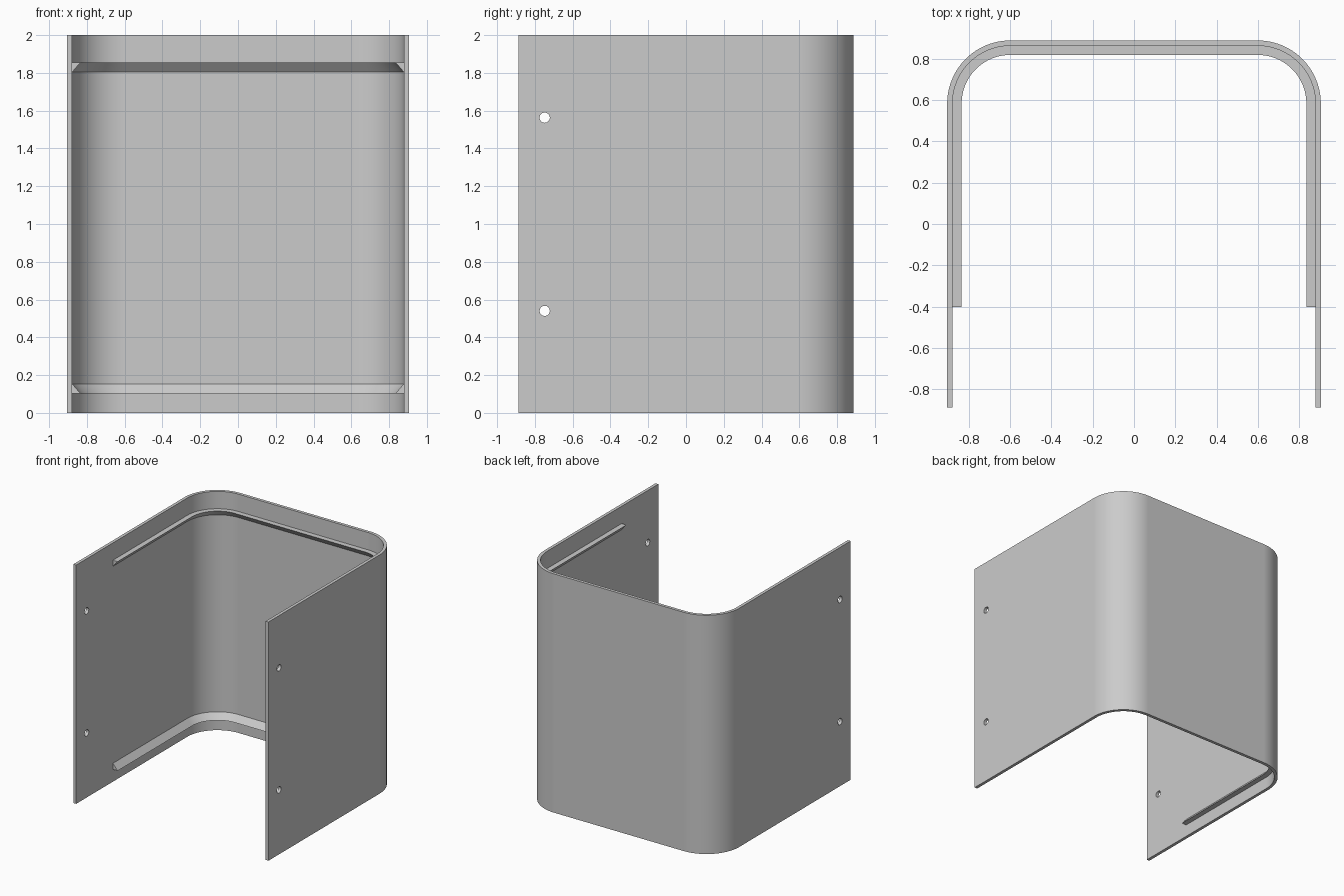
import bpy
import bmesh
from math import pi, cos, sin, radians

if "Cube" in bpy.data.objects:
    bpy.data.objects.remove(bpy.data.objects["Cube"])

HALF_X, HALF_Y, HEIGHT = 0.904, 0.888, 2.0
RADIUS, WALL, RIB = 0.305, 0.026, 0.044
RIB_END = -0.402
SEGMENTS = 24

grey = bpy.data.materials.new("plain grey")
grey.use_nodes = True
colour = (0.6, 0.6, 0.6, 1)
grey.diffuse_color = colour
grey.node_tree.nodes["Principled BSDF"].inputs["Base Color"].default_value = colour


def u_path(inset, end_y):
    """U-shaped plan line, offset inwards from the outer wall."""
    r = RADIUS - inset
    cx, cy = HALF_X - RADIUS, HALF_Y - RADIUS
    arc = [(cx + r * cos(a), cy + r * sin(a))
           for a in (pi / 2 * i / SEGMENTS for i in range(SEGMENTS + 1))]
    half = [(HALF_X - inset, end_y)] + arc
    return half + [(-x, y) for x, y in reversed(half)]


def sweep(name, section, end_y):
    """Carry a closed (inset, z) section along the U and cap its ends."""
    bm = bmesh.new()
    rails = [[bm.verts.new((x, y, z)) for x, y in u_path(inset, end_y)]
             for inset, z in section]
    for a, b in zip(rails, rails[1:] + rails[:1]):
        for i in range(len(a) - 1):
            bm.faces.new((a[i], a[i + 1], b[i + 1], b[i]))
    for end in (0, -1):
        bm.faces.new([rail[end] for rail in rails])
    bmesh.ops.recalc_face_normals(bm, faces=bm.faces)
    mesh = bpy.data.meshes.new(name)
    bm.to_mesh(mesh)
    bm.free()
    obj = bpy.data.objects.new(name, mesh)
    bpy.context.collection.objects.link(obj)
    mesh.materials.append(grey)
    return obj


def activate(obj):
    bpy.ops.object.select_all(action="DESELECT")
    obj.select_set(True)
    bpy.context.view_layer.objects.active = obj


# Bent sheet shell
shell = sweep("bent_shell", [(0, 0), (0, HEIGHT), (WALL, HEIGHT), (WALL, 0)], -HALF_Y)

# Screw holes through both side walls
for z in (0.54, 1.563):
    bpy.ops.mesh.primitive_cylinder_add(vertices=32, radius=0.027, depth=3,
                                        location=(0, -0.748, z), rotation=(0, pi / 2, 0))
    cutter = bpy.context.object
    cutter.hide_render = True
    cutter.data.materials.append(grey)
    cut = shell.modifiers.new("hole", "BOOLEAN")
    cut.operation = "DIFFERENCE"
    cut.solver = "EXACT"
    cut.object = cutter
    activate(shell)
    bpy.ops.object.modifier_apply(modifier=cut.name)
    bpy.data.objects.remove(cutter)

# Triangular ledges inside the shell, flat sides facing outwards
top = sweep("upper_ledge", [(WALL, 1.804), (WALL, 1.855), (WALL + RIB, 1.855)], RIB_END)
low = sweep("lower_ledge", [(WALL, 0.154), (WALL, 0.103), (WALL + RIB, 0.103)], RIB_END)

# Smooth bends with crisp edges
for obj in (shell, top, low):
    activate(obj)
    bpy.ops.object.shade_smooth_by_angle(angle=radians(30))
    weighted = obj.modifiers.new("flat panels", "WEIGHTED_NORMAL")
    weighted.keep_sharp = True
